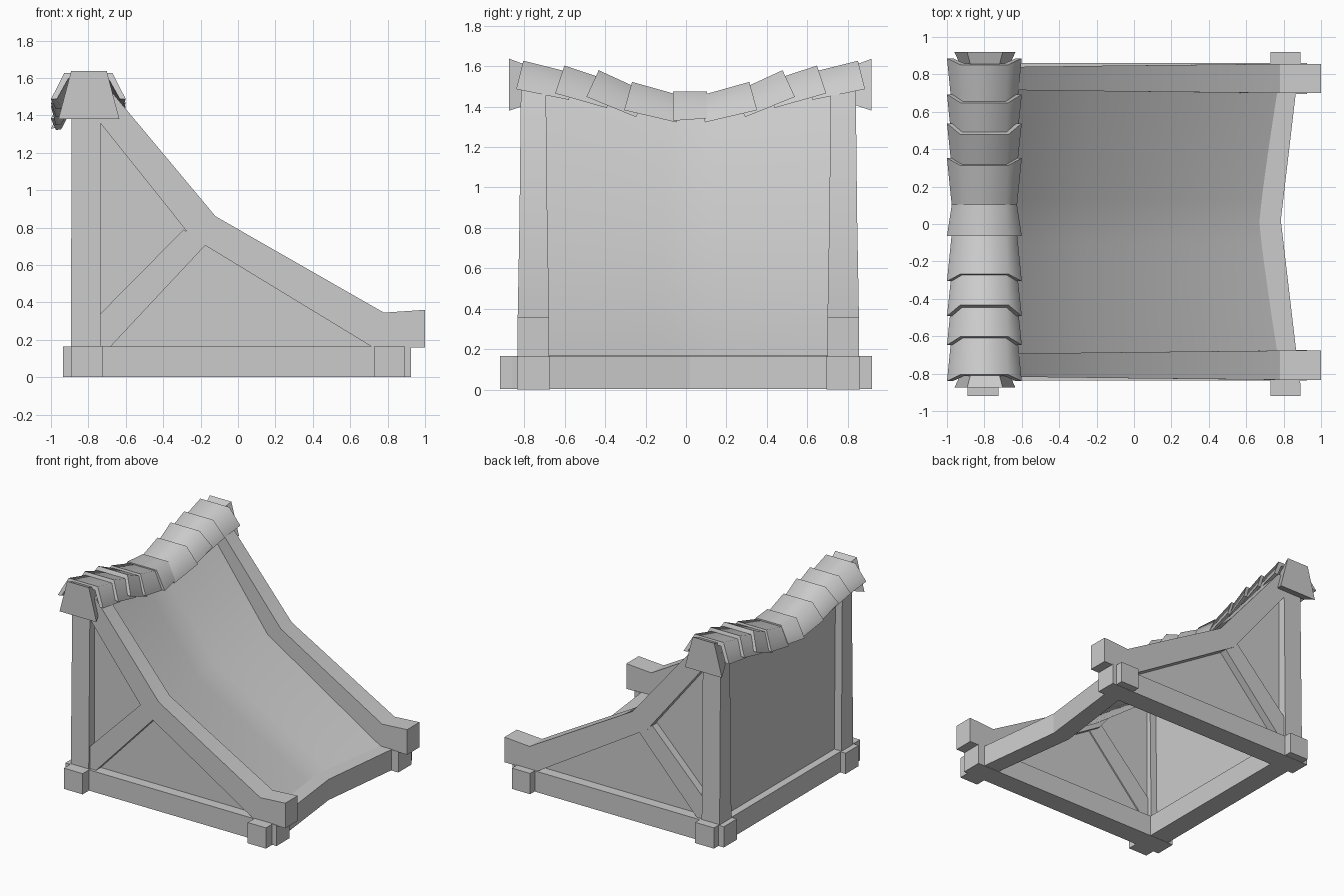
import bpy
import bmesh
from math import radians
from mathutils import Vector

if "Cube" in bpy.data.objects:
    bpy.data.objects.remove(bpy.data.objects["Cube"])


def make(name, verts, faces, smooth=None):
    """Mesh object; smooth is the angle in degrees under which edges are smoothed."""
    me = bpy.data.meshes.new(name)
    me.from_pydata([tuple(v) for v in verts], [], faces)
    ob = bpy.data.objects.new(name, me)
    bpy.context.collection.objects.link(ob)
    bm = bmesh.new()
    bm.from_mesh(me)
    bmesh.ops.recalc_face_normals(bm, faces=bm.faces)
    if smooth:
        for f in bm.faces:
            f.smooth = True
        for e in bm.edges:
            e.smooth = e.calc_face_angle(0) < radians(smooth)
    bm.to_mesh(me)
    bm.free()
    return ob


def loft(name, a, b, smooth=None):
    """Solid between two matching outlines."""
    n = len(a)
    faces = [list(range(n)), list(range(n, 2 * n))]
    faces += [[i, (i + 1) % n, n + (i + 1) % n, n + i] for i in range(n)]
    return make(name, list(a) + list(b), faces, smooth)


def slab_xz(name, pts, yc, half, smooth=None):
    """Extrude an x/z outline along y; half may depend on x."""
    h = half if callable(half) else (lambda x: half)
    return loft(name, [(x, yc - h(x), z) for x, z in pts],
                [(x, yc + h(x), z) for x, z in pts], smooth)


def box(name, x0, x1, y0, y1, z0, z1):
    return slab_xz(name, [(x0, z0), (x1, z0), (x1, z1), (x0, z1)],
                   (y0 + y1) / 2, (y1 - y0) / 2)


RAFTER = [(-0.745, 1.53), (-0.68, 1.53), (-0.12, 0.86), (0.78, 0.345),
          (1.0, 0.36), (1.0, 0.16), (0.72, 0.16), (-0.25, 0.75), (-0.745, 1.37)]
BRACE = [(-0.735, 0.34), (-0.29, 0.79), (-0.17, 0.71), (-0.68, 0.165), (-0.735, 0.165)]
PANEL = [(-0.76, 0.15), (-0.76, 1.40), (-0.25, 0.77), (0.74, 0.15)]

# Side frames
for side, yc, out in (("front", -0.755, -1), ("back", 0.778, 1)):
    box(side + "_sill", -0.935, 0.925, yc - 0.082, yc + 0.082, 0.0, 0.165)
    slab_xz(side + "_rafter", RAFTER, yc, lambda x: 0.06 + 0.018 * min(1, (x + 0.8) / 1.4), 30)
    slab_xz(side + "_brace", BRACE, yc + out * 0.01, 0.05)
    slab_xz(side + "_panel", PANEL, yc - out * 0.015, 0.015)
    loft(side + "_post",
         [(x, yc + y, 0.0) for x, y in ((-.893, -.076), (-.735, -.076), (-.735, .076), (-.893, .076))],
         [(x, yc + y, 1.52) for x, y in ((-.89, -.058), (-.735, -.058), (-.735, .058), (-.89, .058))])

# Cross beams: straight at the back, bent inwards at the eave
box("rear_cross_beam", -0.89, -0.725, -0.92, 0.92, 0.002, 0.167)
edge = [(0.73, -0.92), (0.89, -0.92), (0.89, -0.86), (0.865, -0.66), (0.785, 0.02),
        (0.865, 0.70), (0.89, 0.86), (0.89, 0.92), (0.73, 0.92), (0.73, 0.70), (0.64, 0.02), (0.73, -0.66)]
loft("eave_beam", [(x, y, 0.002) for x, y in edge], [(x, y, 0.167) for x, y in edge])

# Rear wall with sagging top
wall = [(-0.73, 0.1), (0.75, 0.1), (0.75, 1.45), (0.35, 1.38), (0.01, 1.34), (-0.33, 1.38), (-0.73, 1.45)]
loft("rear_wall", [(-0.83, y, z) for y, z in wall], [(-0.79, y, z) for y, z in wall])

# Sagging roof sheet, bent where the rafters bend: (x, z, sag in x, sag in z)
PROFILE = [(-0.76, 1.49, 0.0, 0.12), (-0.235, 0.785, 0.05, 0.05), (0.77, 0.168, 0.1, 0.0)]
NV = 12
verts = []
for x, z, sx, sz in PROFILE:
    for j in range(NV + 1):
        v = 2 * j / NV - 1
        s = 1 - abs(v) ** 1.15
        verts.append((x - sx * s, 0.01 + 0.72 * v, z - sz * s))
W = NV + 1
faces = [(i * W + j, (i + 1) * W + j, (i + 1) * W + j + 1, i * W + j + 1)
         for i in range(len(PROFILE) - 1) for j in range(NV)]
make("roof_sheet", verts, faces, 60)

# Ridge tiles: tapered, overlapping trapezoid shells, wide end outwards
SHELL = [(-0.2, -0.145), (-0.128, 0), (0.128, 0), (0.2, -0.145),
         (0.168, -0.143), (0.108, -0.032), (-0.108, -0.032), (-0.168, -0.143)]


def tile(name, y, z, slope, out, length=0.265):
    d = Vector((0, -out, -slope)).normalized()      # down the ridge
    up = Vector((0, -slope * out, 1)).normalized()  # tile normal
    base = Vector((-0.8, y, z))
    wide = [base + Vector((px, 0, 0)) + up * pz for px, pz in SHELL]
    slim = [base + d * length + Vector((px * 0.87, 0, 0)) + up * pz * 0.92 for px, pz in SHELL]
    loft(name, wide, slim, 70)


ROWS = [(0.828, 1.627, 0.25), (0.625, 1.603, 0.33), (0.455, 1.58, 0.46), (0.29, 1.522, 0.28)]
for out in (-1, 1):
    for k, (y, z, slope) in enumerate(ROWS):
        tile(f"ridge_tile_{'front' if out < 0 else 'back'}_{k}", 0.023 + out * y, z, slope, out)
tile("ridge_tile_middle", -0.065, 1.475, 0.0, -1, 0.17)

# Ridge end caps: flared trapezoid blocks
CAP = [(-0.163, 1.38), (0.163, 1.38), (0.095, 1.637), (-0.095, 1.637)]
for side, out in (("front", -1), ("back", 1)):
    loft(side + "_ridge_cap",
         [(-0.797 + x, 0.022 + out * 0.897, z) for x, z in CAP],
         [(-0.797 + x * 0.65, 0.022 + out * 0.77, 1.5 + (z - 1.5) * 0.65) for x, z in CAP])
